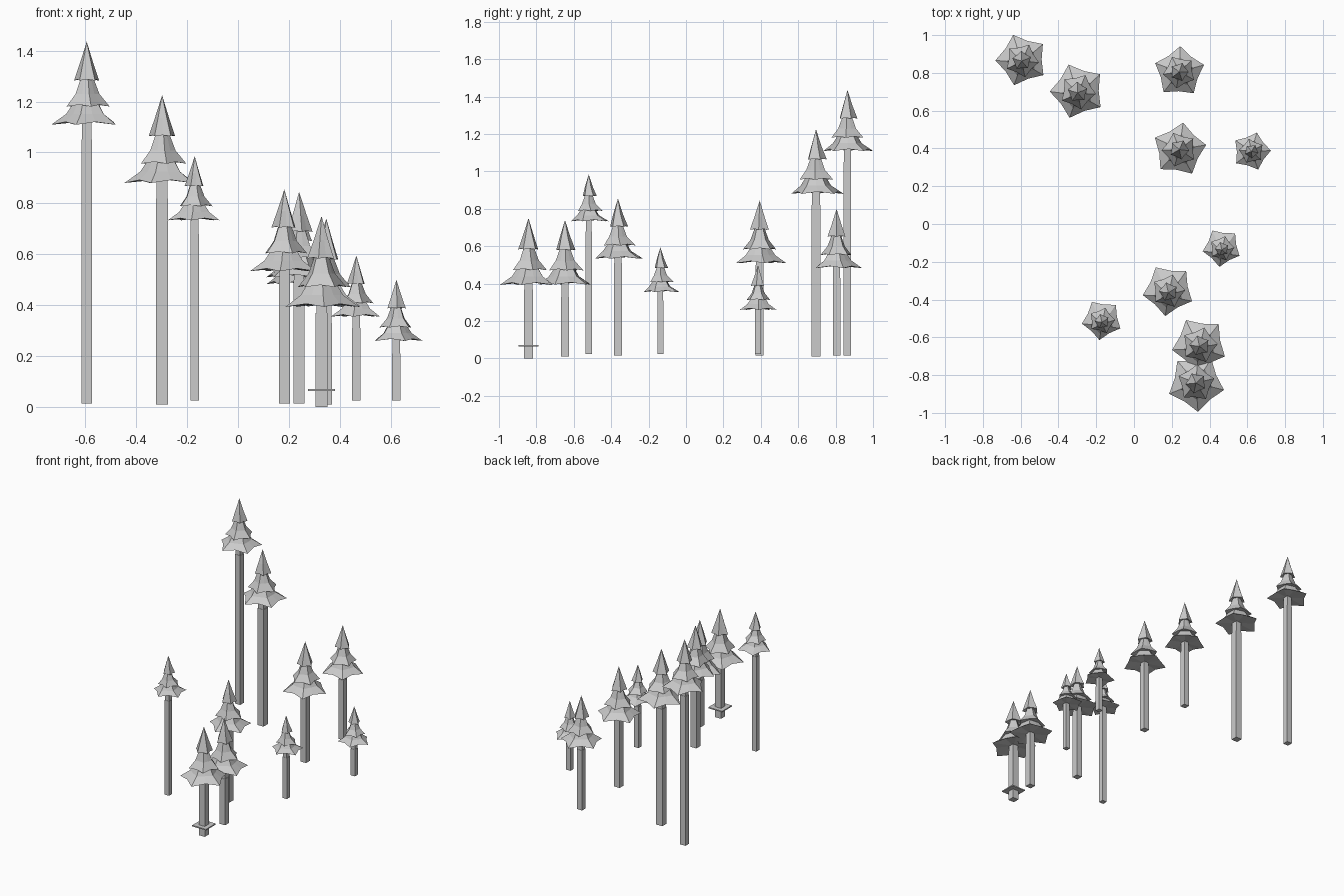
import bpy, bmesh, math

if "Cube" in bpy.data.objects:
    bpy.data.objects.remove(bpy.data.objects["Cube"])

grey = bpy.data.materials.new("light_grey")
grey.diffuse_color = (0.6, 0.6, 0.6, 1)
grey.use_nodes = True
grey.node_tree.nodes["Principled BSDF"].inputs["Base Color"].default_value = grey.diffuse_color


def finish(name, bm):
    bmesh.ops.recalc_face_normals(bm, faces=bm.faces)
    me = bpy.data.meshes.new(name)
    bm.to_mesh(me)
    bm.free()
    me.materials.append(grey)
    bpy.context.collection.objects.link(bpy.data.objects.new(name, me))


def box(name, x, y, z0, z1, width):
    bm = bmesh.new()
    bmesh.ops.create_cube(bm, size=1)
    for v in bm.verts:
        v.co = (x + v.co.x * width, y + v.co.y * width,
                z0 + (v.co.z + 0.5) * (z1 - z0))
    finish(name, bm)


# Tiers as (radius, height) rings from rim to top, relative to the skirt radius
TIERS = [
    [(1.0, 0.0), (0.58, 0.30), (0.30, 0.72)],
    [(0.65, 0.51), (0.36, 0.86), (0.17, 1.36)],
    [(0.37, 1.24), (0.20, 1.72), (0.0, 2.33)],
]


def foliage(name, x, y, top, r, phase, shift):
    bm = bmesh.new()
    base = top - 2.33 * r
    for t, tier in enumerate(TIERS):
        rings = []
        for i, (rad, h) in enumerate(tier):
            dy = shift * r * rad if i == 0 else 0
            if rad == 0:
                rings.append([bm.verts.new((x, y, base + h * r))])
                continue
            ring = []
            for k in range(10):
                a = math.radians(phase + 28 * t + 36 * k)
                valley = k % 2
                q = r * rad * ((0.75, 0.82, 0.88)[i] if valley else 1)
                lift = 0.08 * r * rad if valley and i == 0 else 0
                ring.append(bm.verts.new((x + q * math.cos(a), y + dy + q * math.sin(a),
                                          base + h * r + lift)))
            rings.append(ring)
        # Underside and top fans
        under = bm.verts.new((x, y, base + (tier[0][1] + 0.10) * r))
        cap = rings[-1][0] if len(rings[-1]) == 1 else bm.verts.new(
            (x, y, base + (tier[-1][1] + 0.1) * r))
        for k in range(10):
            n = (k + 1) % 10
            bm.faces.new((rings[0][n], rings[0][k], under))
            for lo, hi in zip(rings, rings[1:]):
                if len(hi) == 1:
                    bm.faces.new((lo[k], lo[n], cap))
                else:
                    bm.faces.new((lo[k], lo[n], hi[n], hi[k]))
            if len(rings[-1]) > 1:
                bm.faces.new((rings[-1][k], rings[-1][n], cap))
    finish(name, bm)


# x, y, trunk bottom, trunk top, trunk width, tip height, skirt radius, turn, skirt shift
TREES = [
    (-0.594, 0.863, 0.015, 1.05, 0.040, 1.435, 0.140, 37, 0.04),
    (-0.298, 0.695, 0.010, 0.82, 0.047, 1.225, 0.148, 37, 0.06),
    (-0.170, -0.520, 0.025, 0.68, 0.035, 0.985, 0.108, 47, 0.12),
    (0.182, -0.364, 0.015, 0.51, 0.043, 0.855, 0.138, 47, 0.10),
    (0.240, 0.394, 0.015, 0.50, 0.043, 0.845, 0.144, 10, 0.0),
    (0.240, 0.805, 0.015, 0.43, 0.040, 0.800, 0.136, 16, 0.0),
    (0.622, 0.385, 0.025, 0.21, 0.033, 0.500, 0.103, 2, 0.0),
    (0.465, -0.137, 0.025, 0.31, 0.033, 0.595, 0.103, 47, 0.12),
    (0.347, -0.647, 0.010, 0.33, 0.043, 0.740, 0.148, 47, 0.06),
    (0.328, -0.842, 0.000, 0.37, 0.046, 0.750, 0.153, 58, 0.0),
]
for i, (x, y, z0, z1, w, top, r, turn, shift) in enumerate(TREES, 1):
    box(f"trunk_{i}", x, y, z0, z1, w)
    box(f"trunk_neck_{i}", x, y, z1, top - 2.1 * r, w * 0.9)
    foliage(f"foliage_{i}", x, y, top, r, turn, shift)

# Square plate around the base of the nearest trunk
box("base_plate", 0.328, -0.842, 0.064, 0.072, 0.106)
